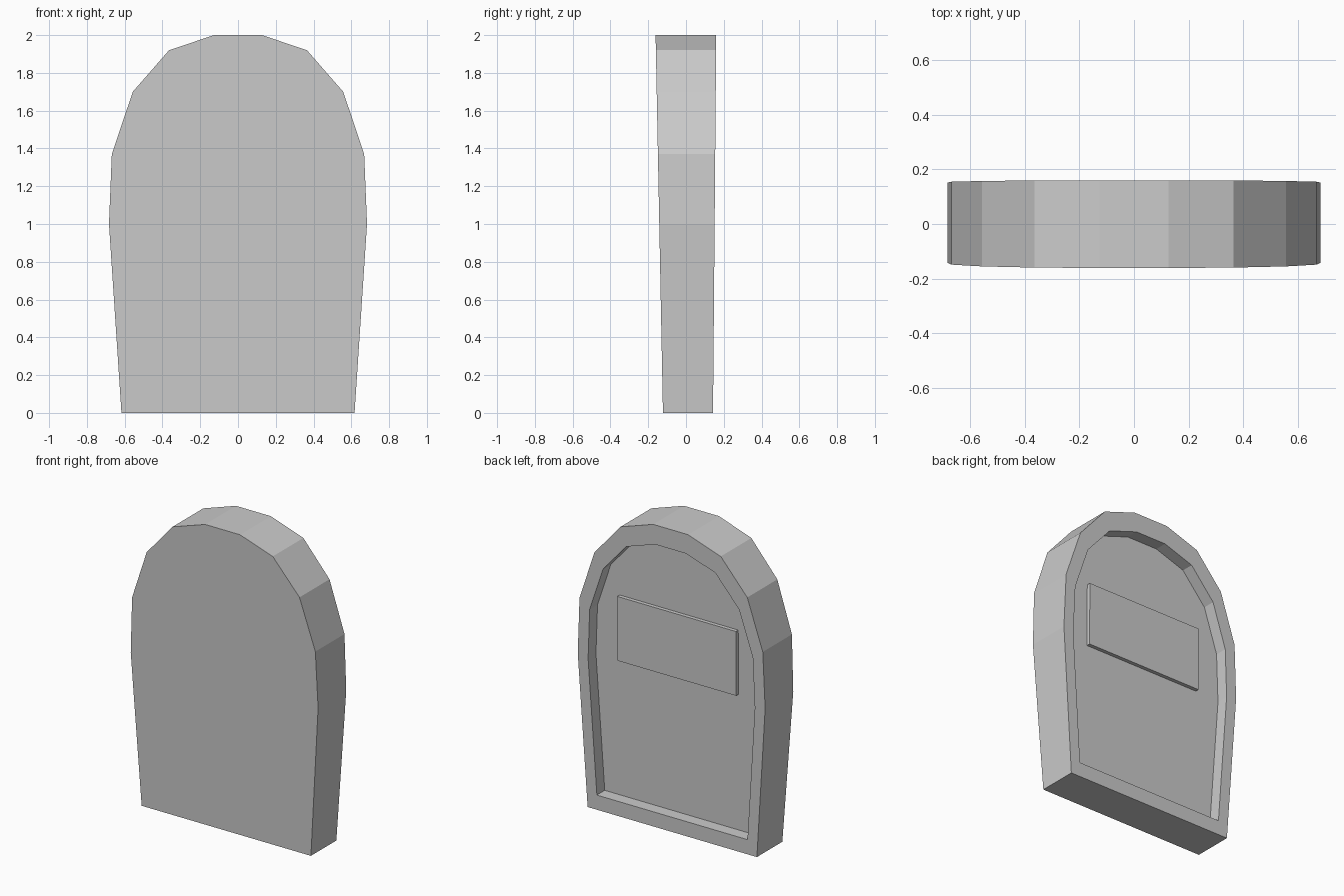
import bpy, bmesh

if "Cube" in bpy.data.objects:
    bpy.data.objects.remove(bpy.data.objects["Cube"])

# Right half of the outline (x, z), bottom to top, then mirrored
HALF = [(0.617, 0), (0.683, 1.0), (0.668, 1.37), (0.557, 1.70), (0.365, 1.92), (0.127, 2.0)]
OUTLINE = HALF + [(-x, z) for x, z in reversed(HALF)]
INNER = [(x * 0.89, 0.097 + z * 0.887) for x, z in OUTLINE]
RECESS = 0.082


def front_y(z):
    return -0.122 - 0.0195 * z


def back_y(z):
    return 0.143 + 0.0085 * z


def build(name, sections):
    """Join rings of (outline, y function) with quads and cap both ends."""
    bm = bmesh.new()
    rings = [[bm.verts.new((x, y(z), z)) for x, z in pts] for pts, y in sections]
    n = len(rings[0])
    for a, b in zip(rings, rings[1:]):
        for i in range(n):
            j = (i + 1) % n
            bm.faces.new((a[i], a[j], b[j], b[i]))
    bm.faces.new(rings[0])
    bm.faces.new(rings[-1])
    bmesh.ops.recalc_face_normals(bm, faces=bm.faces)
    mesh = bpy.data.meshes.new(name)
    bm.to_mesh(mesh)
    bm.free()
    obj = bpy.data.objects.new(name, mesh)
    bpy.context.collection.objects.link(obj)
    return obj


# Slab: flat front, tapered sides, raised rim and sunken panel on the back
build("headstone_slab", [
    (OUTLINE, front_y),
    (OUTLINE, back_y),
    (INNER, back_y),
    (INNER, lambda z: back_y(z) - RECESS),
])

# Blank plaque standing slightly proud of the sunken panel
PLAQUE = [(0.432, 0.995), (0.432, 1.42), (-0.432, 1.42), (-0.432, 0.995)]
build("plaque", [
    (PLAQUE, lambda z: back_y(z) - RECESS - 0.01),
    (PLAQUE, lambda z: back_y(z) - RECESS + 0.025),
])
